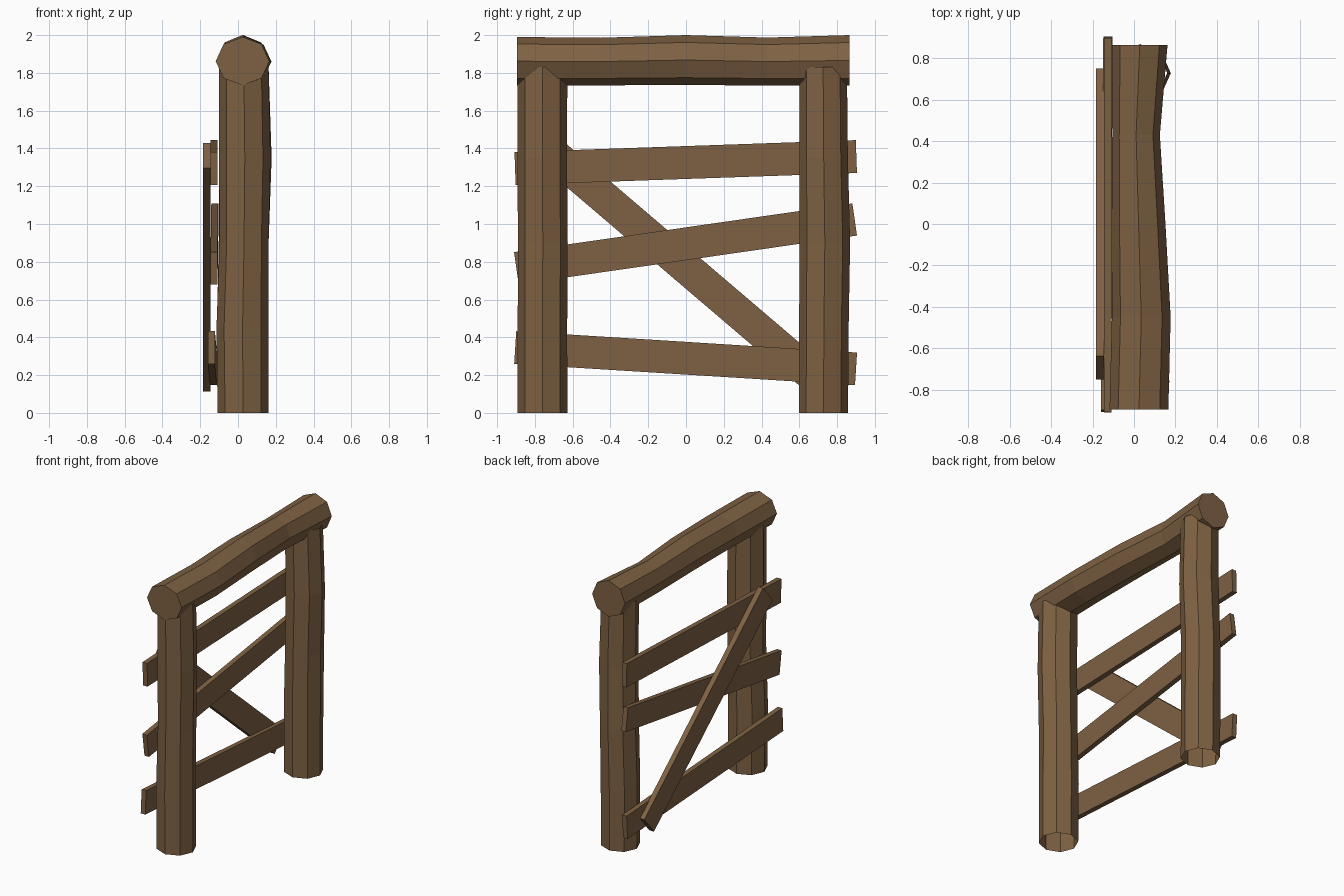
import bpy, bmesh, math
from mathutils import Vector, Matrix

if "Cube" in bpy.data.objects:
    bpy.data.objects.remove(bpy.data.objects["Cube"])

wood = bpy.data.materials.new("brown wood")
wood.diffuse_color = (0.21, 0.12, 0.056, 1)
wood.use_nodes = True
wood.node_tree.nodes["Principled BSDF"].inputs["Base Color"].default_value = wood.diffuse_color


def finish(name, bm):
    bmesh.ops.recalc_face_normals(bm, faces=bm.faces)
    mesh = bpy.data.meshes.new(name)
    bm.to_mesh(mesh)
    bm.free()
    mesh.materials.append(wood)
    obj = bpy.data.objects.new(name, mesh)
    bpy.context.collection.objects.link(obj)


def log(name, rings, u, v, capped):
    """Uneven eight-sided log; rings are (centre, radius along u, radius along v)."""
    bm = bmesh.new()
    loops = []
    for centre, ru, rv in rings:
        loops.append([bm.verts.new(Vector(centre)
                                   + Vector(u) * ru * math.cos(i * math.pi / 4)
                                   + Vector(v) * rv * math.sin(i * math.pi / 4))
                      for i in range(8)])
    for a, b in zip(loops, loops[1:]):
        for i in range(8):
            j = (i + 1) % 8
            bm.faces.new((a[i], a[j], b[j], b[i]))
    if capped:
        bm.faces.new(loops[0])
        bm.faces.new(loops[-1])
    finish(name, bm)


def plank(name, start, end, width, thick):
    """Flat board running between two end centres, its face towards x."""
    start, end = Vector(start), Vector(end)
    along = (end - start).normalized()
    side = Vector((1, 0, 0)).cross(along).normalized()
    out = along.cross(side)
    frame = Matrix((out, along, side)).transposed().to_4x4()
    frame.translation = (start + end) / 2
    size = Matrix.Diagonal((thick, (end - start).length, width, 1))
    bm = bmesh.new()
    bmesh.ops.create_cube(bm, size=1, matrix=frame @ size)
    finish(name, bm)


X, Y, Z = (1, 0, 0), (0, 1, 0), (0, 0, 1)

# Posts, open at the foot and buried in the beam at the top
log("front_post", [((0.027, -0.76, 0), 0.135, 0.132),
                   ((0.024, -0.76, 0.45), 0.138, 0.131),
                   ((0.032, -0.758, 0.9), 0.130, 0.132),
                   ((0.036, -0.761, 1.35), 0.136, 0.131),
                   ((0.031, -0.76, 1.83), 0.131, 0.132)], X, Y, False)
log("back_post", [((0.027, 0.728, 0), 0.135, 0.130),
                  ((0.025, 0.730, 0.45), 0.137, 0.131),
                  ((0.030, 0.735, 0.9), 0.132, 0.134),
                  ((0.040, 0.729, 1.35), 0.138, 0.128),
                  ((0.031, 0.726, 1.83), 0.131, 0.126)], X, Y, False)

# Top beam
log("top_beam", [((0.024, -0.895, 1.862), 0.142, 0.128),
                 ((0.035, -0.45, 1.86), 0.142, 0.126),
                 ((0.022, 0, 1.868), 0.130, 0.132),
                 ((0.010, 0.43, 1.860), 0.115, 0.127),
                 ((0.028, 0.865, 1.866), 0.134, 0.134)], X, Z, True)

# Cross boards and diagonal brace
plank("top_board", (-0.127, -0.905, 1.294), (-0.127, 0.902, 1.357), 0.174, 0.037)
plank("middle_board", (-0.127, -0.898, 0.766), (-0.123, 0.893, 1.024), 0.172, 0.037)
plank("bottom_board", (-0.141, -0.904, 0.346), (-0.130, 0.900, 0.233), 0.173, 0.037)
plank("diagonal_brace", (-0.165, -0.694, 1.362), (-0.165, 0.694, 0.178), 0.173, 0.039)
